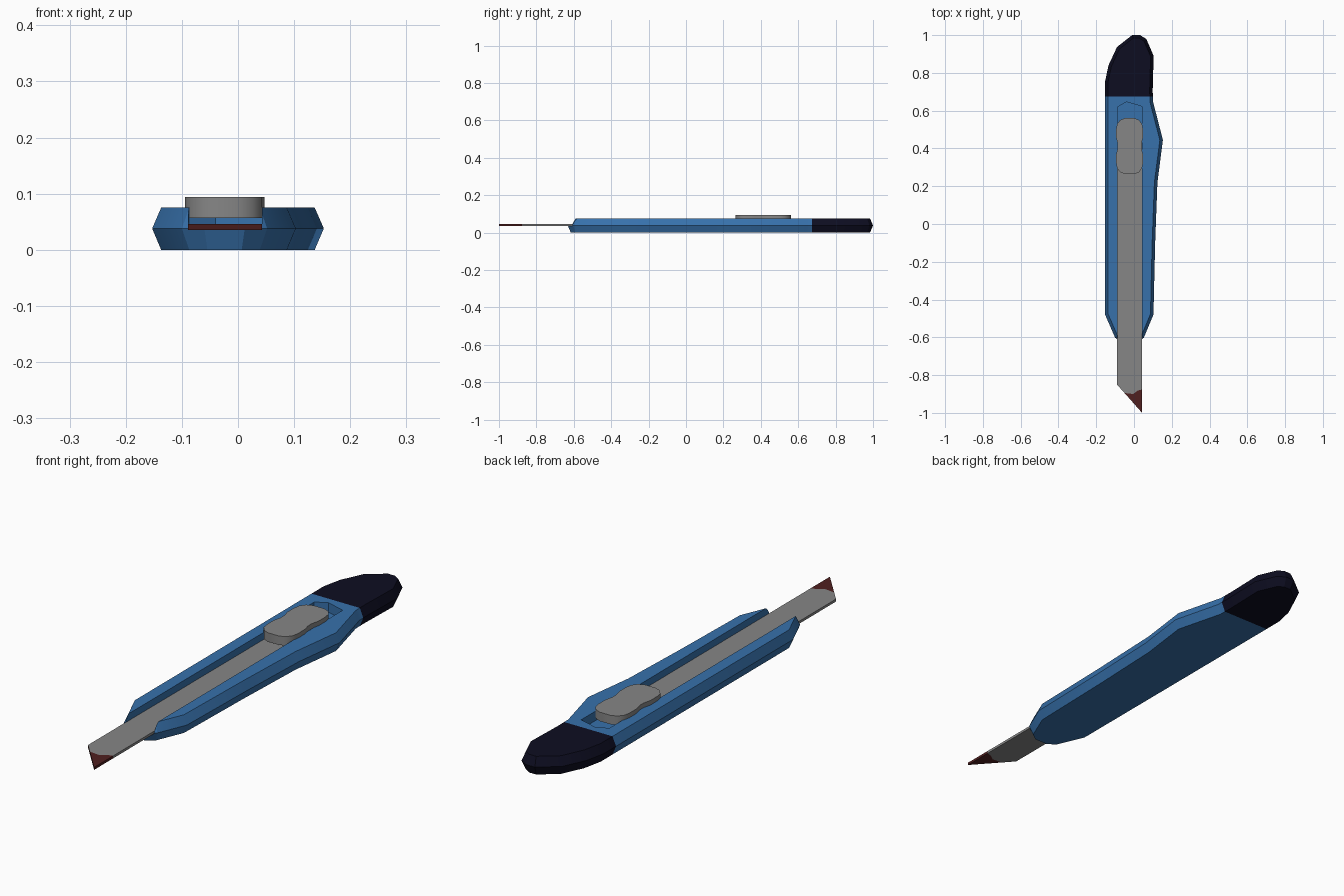
import bpy, bmesh, math
from mathutils import Vector

if "Cube" in bpy.data.objects:
    bpy.data.objects.remove(bpy.data.objects["Cube"])


def material(name, rgb):
    m = bpy.data.materials.new(name)
    m.diffuse_color = (*rgb, 1)
    m.use_nodes = True
    m.node_tree.nodes["Principled BSDF"].inputs["Base Color"].default_value = m.diffuse_color
    return m


BLUE = material("blue plastic", (0.038, 0.165, 0.41))
NAVY = material("dark navy plastic", (0.004, 0.004, 0.015))
GREY = material("grey metal", (0.24, 0.24, 0.24))
RED = material("dark red tip", (0.08, 0.014, 0.014))


def inset(pts, d):
    """Move a counter-clockwise outline inward by d with mitred corners."""
    out = []
    for i, p in enumerate(pts):
        p = Vector(p)
        a = (p - Vector(pts[i - 1])).normalized()
        b = (Vector(pts[(i + 1) % len(pts)]) - p).normalized()
        na, nb = Vector((-a.y, a.x)), Vector((-b.y, b.x))
        out.append(p + (na + nb) * d / (1 + na.dot(nb)))
    return out


def add_stack(bm, layers):
    """Skin a closed solid through (outline, z) layers."""
    rings = [[bm.verts.new((p[0], p[1], z)) for p in pts] for pts, z in layers]
    bm.faces.new(rings[0][::-1])
    bm.faces.new(rings[-1])
    for lo, hi in zip(rings, rings[1:]):
        for i in range(len(lo)):
            j = (i + 1) % len(lo)
            bm.faces.new((lo[i], lo[j], hi[j], hi[i]))


def finish(bm, name, mats):
    bmesh.ops.recalc_face_normals(bm, faces=bm.faces)
    me = bpy.data.meshes.new(name)
    bm.to_mesh(me)
    bm.free()
    for m in mats:
        me.materials.append(m)
    ob = bpy.data.objects.new(name, me)
    bpy.context.collection.objects.link(ob)
    return ob


def activate(ob):
    bpy.ops.object.select_all(action='DESELECT')
    ob.select_set(True)
    bpy.context.view_layer.objects.active = ob


# Handle: bevelled-edge outline, with the tail end coloured as a cap
outline = [(-0.153, -0.48), (-0.1, -0.602), (-0.06, -0.632), (0.012, -0.632),
           (0.052, -0.602), (0.103, -0.48), (0.112, -0.1), (0.124, 0.22),
           (0.153, 0.445), (0.1, 0.65), (0.099, 0.71), (0.104, 0.89),
           (0.065, 0.98), (0.032, 1.0), (-0.01, 1.0), (-0.09, 0.937),
           (-0.135, 0.84), (-0.153, 0.755)]
edge = inset(outline, 0.016)
bm = bmesh.new()
add_stack(bm, [(edge, 0), (outline, 0.038), (edge, 0.075)])
bmesh.ops.bisect_plane(bm, geom=bm.verts[:] + bm.edges[:] + bm.faces[:],
                       plane_co=(0, 0.675, 0), plane_no=(0, 1, 0))
for f in bm.faces:
    f.material_index = int(f.calc_center_median().y > 0.675)
handle = finish(bm, "handle_and_end_cap", [BLUE, NAVY])

# Blade slot cut into the top
slot = [(-0.088, -0.75), (0.043, -0.75), (0.043, 0.622), (-0.04, 0.646), (-0.086, 0.62)]
bm = bmesh.new()
add_stack(bm, [(slot, 0.036), (slot, 0.15)])
cutter = finish(bm, "slot_cutter", [BLUE])
cutter.hide_render = True
activate(handle)
mod = handle.modifiers.new("slot", 'BOOLEAN')
mod.operation = 'DIFFERENCE'
mod.solver = 'EXACT'
mod.object = cutter
bpy.ops.object.modifier_apply(modifier=mod.name)
bpy.data.objects.remove(cutter)
bpy.ops.object.shade_smooth_by_angle(angle=math.radians(25))

# Blade with its slanted, stained tip
stain = [(-0.05, -0.895), (-0.005, -0.9), (0.02, -0.882), (0.043, -0.876)]
bm = bmesh.new()
for pts in ([(-0.089, 0.5), (-0.089, -0.851)] + stain + [(0.043, 0.5)],
            [stain[0], (0.043, -1.0)] + stain[:0:-1]):
    add_stack(bm, [(pts, 0.0355), (pts, 0.046)])
bmesh.ops.recalc_face_normals(bm, faces=bm.faces)
for f in bm.faces:
    slanted = f.normal.x < -0.3 and f.normal.y < -0.3
    f.material_index = int(slanted or all(v.co.y < -0.87 for v in f.verts))
finish(bm, "blade", [GREY, RED])

# Thumb slider: one quarter of the waisted outline, mirrored around
quarter = [(0.063, 0.012), (0.071, 0.045), (0.071, 0.09), (0.066, 0.117),
           (0.05, 0.138), (0.025, 0.148)]
half = quarter + [(-x, y) for x, y in quarter[::-1]]
pts = [(x - 0.0235, y + 0.4125) for x, y in half + [(-x, -y) for x, y in half]]
bm = bmesh.new()
add_stack(bm, [(pts, 0.057), (pts, 0.094)])
activate(finish(bm, "thumb_slider", [GREY]))
bpy.ops.object.shade_smooth_by_angle(angle=math.radians(35))
